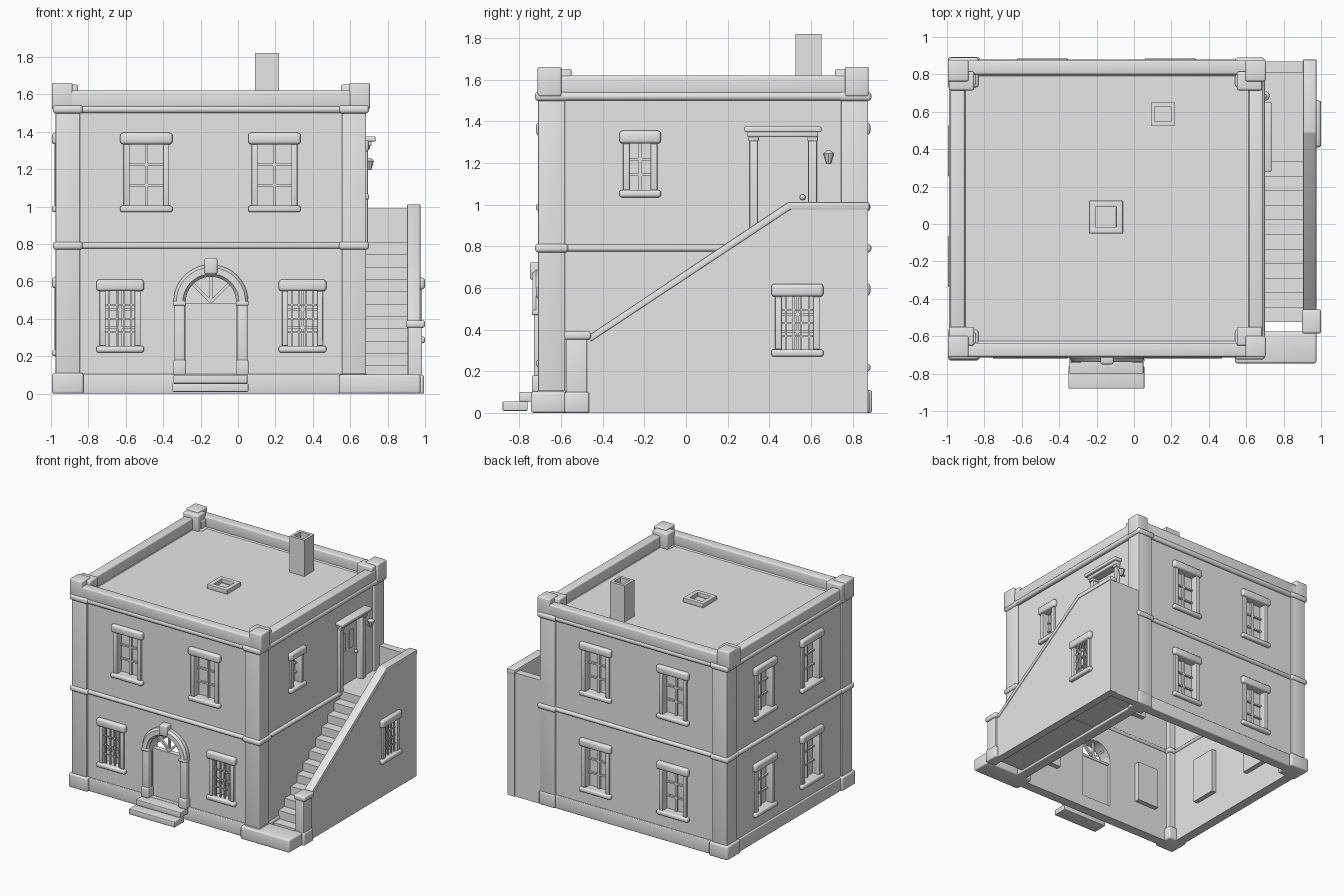
import bpy, bmesh
from math import radians, sin, cos, pi
from mathutils import Matrix, Vector

if "Cube" in bpy.data.objects:
    bpy.data.objects.remove(bpy.data.objects["Cube"], do_unlink=True)

plaster = bpy.data.materials.new("grey plaster")
plaster.use_nodes = True
plaster.diffuse_color = (0.8, 0.8, 0.8, 1)
plaster.node_tree.nodes["Principled BSDF"].inputs["Base Color"].default_value = (0.8, 0.8, 0.8, 1)
made = []

# Outer faces of the house walls
L, R, F, B = -0.965, 0.67, -0.69, 0.855
THICK, ROOF, FLOOR = 0.07, 1.53, 0.81
STAIR_X = 0.97


def box(bm, b, bevel=0.0, turn=None):
    x0, x1, y0, y1, z0, z1 = b
    verts = bmesh.ops.create_cube(bm, size=1)["verts"]
    mid = Vector(((x0 + x1) / 2, (y0 + y1) / 2, (z0 + z1) / 2))
    for v in verts:
        v.co = Vector((v.co.x * (x1 - x0), v.co.y * (y1 - y0), v.co.z * (z1 - z0))) + mid
        if turn:
            v.co = turn @ v.co
    if bevel:
        edges = list({e for v in verts for e in v.link_edges})
        bmesh.ops.bevel(bm, geom=edges, offset=bevel, segments=3, profile=0.5, affect='EDGES')


def prism(bm, points, offset):
    face = bm.faces.new([bm.verts.new(p) for p in points])
    out = bmesh.ops.extrude_face_region(bm, geom=[face])["geom"]
    for v in out:
        if isinstance(v, bmesh.types.BMVert):
            v.co += Vector(offset)


def finish(name, bm):
    bmesh.ops.recalc_face_normals(bm, faces=bm.faces[:])
    mesh = bpy.data.meshes.new(name)
    bm.to_mesh(mesh)
    bm.free()
    ob = bpy.data.objects.new(name, mesh)
    bpy.context.collection.objects.link(ob)
    mesh.materials.append(plaster)
    made.append(ob)
    return ob


def part(name, *boxes, bevel=0.0):
    bm = bmesh.new()
    for b in boxes:
        box(bm, b, bevel)
    return finish(name, bm)


def ring(name, x0, x1, y0, y1, t, z0, z1, bevel=0.0):
    return part(name, (x0, x1, y0, y0 + t, z0, z1), (x0, x1, y1 - t, y1, z0, z1),
                (x0, x0 + t, y0, y1, z0, z1), (x1 - t, x1, y0, y1, z0, z1), bevel=bevel)


def cut(ob, bm):
    cutter = finish("cutter", bm)
    made.remove(cutter)
    cutter.hide_render = True
    mod = ob.modifiers.new("openings", 'BOOLEAN')
    mod.operation, mod.solver, mod.object = 'DIFFERENCE', 'EXACT', cutter
    bpy.context.view_layer.update()
    deps = bpy.context.evaluated_depsgraph_get()
    mesh = bpy.data.meshes.new_from_object(ob.evaluated_get(deps))
    ob.modifiers.clear()
    ob.data = mesh
    bpy.data.objects.remove(cutter, do_unlink=True)


def on_wall(side, u0, u1, d0, d1, z0, z1):
    """Box at u along a wall, d outward from its face."""
    if side in ("front", "left"):
        face = F if side == "front" else L
        a, b = face - d1, face - d0
    else:
        face = {"back": B, "right": R, "stair": STAIR_X}[side]
        a, b = face + d0, face + d1
    return (u0, u1, a, b, z0, z1) if side in ("front", "back") else (a, b, u0, u1, z0, z1)


def window(side, u, z0, z1, w, barred, cutter):
    half, hole = w / 2, w / 2 - 0.05
    low, high = z0 + 0.035, z1 - 0.062
    box(cutter, on_wall(side, u - hole, u + hole, -0.045, 0.1, low, high))
    bm = bmesh.new()
    box(bm, on_wall(side, u - half, u + half, -0.02, 0.03, high, z1), 0.016)
    box(bm, on_wall(side, u - half, u + half, -0.02, 0.03, z0, low), 0.012)
    for s in (-1, 1):
        e = sorted((u + s * hole, u + s * (half - 0.018)))
        box(bm, on_wall(side, e[0], e[1], -0.04, 0.015, low, high), 0.004)
    # Casement bars
    box(bm, on_wall(side, u - 0.008, u + 0.008, -0.046, -0.028, low, high))
    for k in (1, 2):
        z = low + (high - low) * k / 3
        box(bm, on_wall(side, u - hole, u + hole, -0.046, -0.03, z - 0.006, z + 0.006))
    # Iron grille
    if barred:
        for k in range(4):
            p = u + hole * (k - 1.5) / 2
            box(bm, on_wall(side, p - 0.004, p + 0.004, -0.008, 0.002, low, high))
        for k in range(1, 4):
            z = low + (high - low) * k / 4
            box(bm, on_wall(side, u - hole, u + hole, -0.006, 0.0, z - 0.004, z + 0.004))
    # Shallow box behind the opening
    if side != "stair":
        box(bm, on_wall(side, u - hole - 0.02, u + hole + 0.02, -0.11, -0.06, low - 0.02, high + 0.02))
    finish(side + "_window", bm)


# Walls and the windows in them
cutters = {s: bmesh.new() for s in ("front", "back", "left", "right", "stair")}
for u in (-0.49, 0.195):
    window("front", u, 0.97, 1.395, 0.28, False, cutters["front"])
    for z in (0.2, 0.97):
        window("back", u, z, z + 0.425, 0.28, False, cutters["back"])
for u in (-0.63, 0.345):
    window("front", u, 0.22, 0.61, 0.255, True, cutters["front"])
for u in (-0.2, 0.39):
    for z in (0.2, 0.97):
        window("left", u, z, z + 0.425, 0.28, False, cutters["left"])
window("right", -0.22, 1.035, 1.355, 0.2, False, cutters["right"])
window("stair", 0.535, 0.27, 0.62, 0.25, True, cutters["stair"])

# Arched entrance and upper side door openings
DX, SPRING, RAD = -0.145, 0.49, 0.135
outline = [(DX + RAD, F - 0.1, 0.1)]
outline += [(DX + RAD * cos(pi * k / 16), F - 0.1, SPRING + RAD * sin(pi * k / 16)) for k in range(17)]
outline += [(DX - RAD, F - 0.1, 0.1)]
prism(cutters["front"], outline, (0, 0.3, 0))
box(cutters["right"], on_wall("right", 0.345, 0.585, -0.03, 0.1, FLOOR, 1.325))

walls = {"front": (L, R, F, F + THICK, 0, ROOF), "back": (L, R, B - THICK, B, 0, ROOF),
         "left": (L, L + THICK, F + THICK, B - THICK, 0, ROOF),
         "right": (R - THICK, R, F + THICK, B - THICK, 0, ROOF)}
for side, b in walls.items():
    cut(part(side + "_wall", b), cutters[side])

# Roof, parapet, bands and plinth
part("roof", (L + 0.02, R - 0.02, F + 0.02, B - 0.02, ROOF - 0.03, ROOF))
ring("parapet", -0.98, 0.69, -0.71, 0.875, 0.075, ROOF, 1.62, 0.01)
ring("cornice", -0.99, 0.7, -0.715, 0.88, 0.09, 1.5, 1.54, 0.017)
ring("middle_band", -0.985, 0.69, -0.71, 0.875, 0.1, 0.775, 0.808, 0.014)
ring("plinth", -0.977, 0.682, -0.704, 0.868, 0.03, 0, 0.105, 0.006)
ring("chimney", 0.09, 0.22, 0.525, 0.65, 0.022, ROOF, 1.82)
ring("roof_hatch", -0.24, -0.06, -0.05, 0.125, 0.035, ROOF, 1.565, 0.004)

# Corner pillars with bases, collars and doubled caps
for sx, px in ((-1, -0.91), (1, 0.62)):
    for sy, py in ((-1, -0.645), (1, 0.81)):
        def square(h, z0, z1):
            return (px - h, px + h, py - h, py + h, z0, z1)
        part("corner_pillar", square(0.065, 0, 1.6), bevel=0.006)
        part("pillar_base", square(0.084 if sx < 0 else 0.07, 0, 0.11), bevel=0.012)
        part("pillar_collar", square(0.08, 0.77, 0.812), square(0.08, 1.498, 1.542), bevel=0.016)
        ex, ey = px + sx * 0.03, py + sy * 0.01
        fx, fy = px + sx * 0.005, py - sy * 0.045
        part("pillar_cap", (ex - 0.055, ex + 0.055, ey - 0.057, ey + 0.057, 1.52, 1.662),
             (fx - 0.075, fx + 0.06, fy - 0.05, fy + 0.05, 1.52, 1.652), bevel=0.01)

# Entrance surround
bm = bmesh.new()
for s in (-1, 1):
    c = DX + s * 0.167
    box(bm, (c - 0.028, c + 0.028, -0.73, F + 0.05, 0.1, SPRING), 0.008)
    box(bm, (c - 0.034, c + 0.034, -0.74, F + 0.04, 0.1, 0.18), 0.008)
    box(bm, (c - 0.034, c + 0.034, -0.74, F + 0.04, 0.47, 0.495), 0.008)
section = [(0.135, -0.64), (0.135, -0.72), (0.15, -0.738), (0.185, -0.738), (0.2, -0.72), (0.2, -0.64)]
loops = [[bm.verts.new((DX + r * cos(pi * k / 20), y, SPRING + r * sin(pi * k / 20)))
          for r, y in section] for k in range(21)]
for a, b in zip(loops, loops[1:]):
    for i in range(len(section)):
        j = (i + 1) % len(section)
        bm.faces.new((a[i], a[j], b[j], b[i]))
box(bm, (DX - 0.035, DX + 0.035, -0.75, F + 0.03, 0.64, 0.725), 0.01)
finish("entrance_arch", bm)

# Entrance door, fanlight and steps
part("entrance_door", (DX - RAD, DX + RAD, -0.675, -0.645, 0.1, 0.465))
bm = bmesh.new()
box(bm, (DX - RAD, DX + RAD, -0.68, -0.64, 0.465, 0.485))
for angle in (-45, 0, 45):
    turn = Matrix.Translation((DX, 0, SPRING)) @ Matrix.Rotation(radians(angle), 4, 'Y')
    box(bm, (-0.008, 0.008, -0.67, -0.65, 0, RAD), turn=turn)
finish("fanlight", bm)
part("upper_entrance_step", (-0.345, 0.05, -0.8, F, 0.055, 0.1), bevel=0.005)
part("lower_entrance_step", (-0.35, 0.055, -0.88, -0.76, 0.01, 0.055), bevel=0.005)

# Upper side door
part("side_door_frame", *[on_wall("right", c - h, c + h, -0.03, d, z0, z1) for c in (0.325, 0.608)
     for h, d, z0, z1 in ((0.02, 0.025, FLOOR, 1.335), (0.025, 0.035, 1.305, 1.335))], bevel=0.004)
part("side_door_lintel", on_wall("right", 0.28, 0.65, -0.02, 0.065, 1.348, 1.375),
     on_wall("right", 0.295, 0.635, -0.02, 0.045, 1.325, 1.352), bevel=0.007)
part("side_door_panels", *[on_wall("right", c - 0.024, c + 0.024, -0.035, -0.024, 1.08, 1.225)
                           for c in (0.415, 0.512)])
bm = bmesh.new()
bmesh.ops.create_uvsphere(bm, u_segments=12, v_segments=8, radius=0.014,
                          matrix=Matrix.Translation((R - 0.015, 0.56, 1.035)))
finish("door_knob", bm)

# Wall lantern
bm = bmesh.new()
bmesh.ops.create_cone(bm, cap_ends=True, segments=8, radius1=0.012, radius2=0.027, depth=0.05,
                      matrix=Matrix.Translation((R + 0.03, 0.685, 1.22)))
bmesh.ops.create_cone(bm, cap_ends=True, segments=8, radius1=0.027, radius2=0.008, depth=0.015,
                      matrix=Matrix.Translation((R + 0.03, 0.685, 1.253)))
box(bm, on_wall("right", 0.68, 0.69, -0.01, 0.03, 1.2, 1.21))
finish("lantern", bm)

# Outside stair: treads, landing, side wall, coping
treads = [(R, 0.91, -0.525 + 0.078 * k, 0.333, 0.018 + 0.066 * k, 0.084 + 0.066 * k) for k in range(11)]
part("stair_treads", *treads)
part("stair_landing", (R, 0.91, 0.333, 0.83, 0.02, FLOOR))
part("landing_back_wall", (R, 0.93, 0.81, 0.868, 0, 0.99))
bm = bmesh.new()
prism(bm, [(0.907, y, z) for y, z in ((-0.5, 0), (0.875, 0), (0.875, 0.99), (0.5, 0.99), (-0.5, 0.34))],
      (STAIR_X - 0.907, 0, 0))
cut(finish("stair_side_wall", bm), cutters["stair"])
bm = bmesh.new()
prism(bm, [(0.903, y, z) for y, z in ((-0.46, 0.34), (0.5, 0.975), (0.88, 0.975),
                                      (0.88, 1.012), (0.49, 1.012), (-0.46, 0.378))], (0.073, 0, 0))
bmesh.ops.bevel(bm, geom=bm.edges[:], offset=0.008, segments=2, profile=0.5, affect='EDGES')
finish("stair_coping", bm)
part("newel_post", (0.908, 0.985, -0.575, -0.475, 0, 0.36), bevel=0.005)
part("newel_cap", (0.898, 1.0, -0.585, -0.457, 0.352, 0.392), bevel=0.012)
part("newel_base", (0.9, 0.995, -0.583, -0.465, 0, 0.1), bevel=0.01)
part("stair_base_block", (0.54, 0.975, -0.745, -0.575, 0, 0.102), bevel=0.012)

# Soft shading with crisp edges
for ob in bpy.context.view_layer.objects:
    ob.select_set(ob in made)
bpy.context.view_layer.objects.active = made[0]
bpy.ops.object.shade_smooth_by_angle(angle=radians(35))
